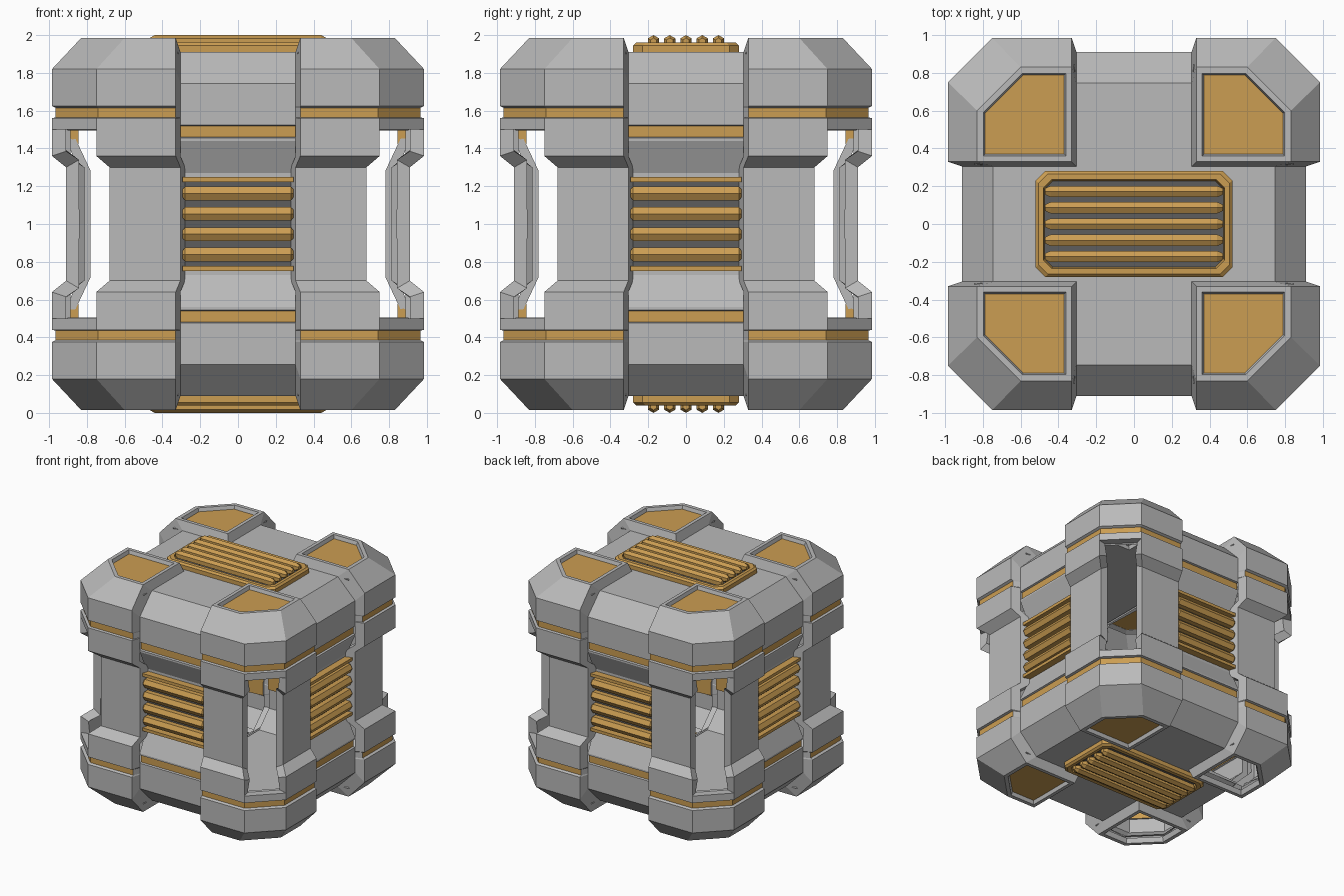
import bpy, bmesh
from math import pi, sin, cos
from mathutils import Matrix, Vector

cube = bpy.data.objects.get("Cube")
if cube:
    bpy.data.objects.remove(cube, do_unlink=True)


def material(name, color):
    m = bpy.data.materials.new(name)
    m.use_nodes = True
    m.diffuse_color = (*color, 1)
    m.node_tree.nodes["Principled BSDF"].inputs["Base Color"].default_value = (*color, 1)
    return m


GREY = material("light grey metal", (0.49, 0.49, 0.49))
ORANGE = material("amber metal", (0.60, 0.34, 0.085))
DARK = material("dark grey metal", (0.11, 0.11, 0.11))
CENTRE = Vector((0, 0, 1))


def finish(bm, name, mats, matrix=None, mirror=None, thickness=0, outward=False):
    """Turn a bmesh into an object placed at the middle of the crate."""
    bmesh.ops.remove_doubles(bm, verts=bm.verts, dist=0.0005)
    bmesh.ops.recalc_face_normals(bm, faces=bm.faces)
    if outward:
        bm.normal_update()
        if sum(f.normal.dot(f.calc_center_median()) * f.calc_area() for f in bm.faces) < 0:
            bmesh.ops.reverse_faces(bm, faces=bm.faces)
    mesh = bpy.data.meshes.new(name)
    bm.to_mesh(mesh)
    bm.free()
    for m in mats:
        mesh.materials.append(m)
    ob = bpy.data.objects.new(name, mesh)
    bpy.context.collection.objects.link(ob)
    ob.matrix_world = Matrix.Translation(CENTRE) @ (matrix or Matrix())
    if mirror:
        mod = ob.modifiers.new("mirror", 'MIRROR')
        mod.use_axis = mirror
    if thickness:
        mod = ob.modifiers.new("thickness", 'SOLIDIFY')
        mod.thickness = thickness
        mod.use_even_offset = True
    return ob


def loft(bm, rows, closed=False, caps=False, paint=None):
    """Join rows of points with quads; paint(row, column) gives the material."""
    vs = [[bm.verts.new(p) for p in row] for row in rows]
    n = len(rows[0])
    for r in range(len(rows) - 1):
        for c in range(n if closed else n - 1):
            d = (c + 1) % n
            f = bm.faces.new((vs[r][c], vs[r][d], vs[r + 1][d], vs[r + 1][c]))
            f.material_index = paint(r, c) if paint else 0
    if caps:
        bm.faces.new(vs[0])
        bm.faces.new(vs[-1])


# ---- corner armour: one octant, mirrored three ways ----
def corner_row(o, c, h, step_o, step_h):
    half = [(0.305, step_o, step_h), (0.33, o, h), (c, o, h)]
    return half + [(y, x, z) for x, y, z in reversed(half)]


def pentagon(i, o, c, h):
    return [(i, o, h), (c, o, h), (o, c, h), (o, i, h), (i, i, h)]


bm = bmesh.new()
rows = [corner_row(o, c, h, 0.91, h) for o, c, h in (
    (0.985, 0.75, 0.50), (0.985, 0.75, 0.56), (0.965, 0.74, 0.565),
    (0.965, 0.74, 0.615), (0.985, 0.75, 0.625))]
rows.append(corner_row(0.985, 0.75, 0.82, 0.91, 0.745))
rows.append(corner_row(0.83, 0.60, 0.985, 0.745, 0.91))
loft(bm, rows, paint=lambda r, c: int(r == 2 and 0 < c < 4))
# stepped edge toward the roof panels
top, inner, low = rows[-1], (0.33, 0.33, 0.985), (0.305, 0.305, 0.91)
loft(bm, [[top[0], low, top[5]], [top[1], inner, top[4]]])
# rim around the hatch
loft(bm, [pentagon(0.33, 0.83, 0.60, 0.985), pentagon(0.36, 0.797, 0.59, 0.985),
          pentagon(0.373, 0.784, 0.585, 0.945)], closed=True)
# pillars either side of the open corner
pillar = [rows[0][:3],
          [(0.305, 0.91, 0.36), (0.33, 0.985, 0.36), (0.75, 0.985, 0.36)],
          [(0.28, 0.835, 0.30), (0.305, 0.91, 0.30), (0.68, 0.91, 0.30)],
          [(0.28, 0.835, 0), (0.305, 0.91, 0), (0.68, 0.91, 0)]]
loft(bm, pillar)
loft(bm, [[(y, x, z) for x, y, z in row] for row in pillar])
finish(bm, "corner_armour", [GREY, ORANGE], mirror=(True, True, True),
       thickness=0.07, outward=True)

# ---- hatch plates: every roof corner, left corners underneath ----
for sx in (-1, 1):
    for sy in (-1, 1):
        for sz in (-1, 1):
            if sz < 0 and sx < 0:
                continue
            bm = bmesh.new()
            bm.faces.new([bm.verts.new((x * sx, y * sy, z * sz))
                          for x, y, z in pentagon(0.37, 0.787, 0.587, 0.955)])
            name = "_".join(("top" if sz > 0 else "bottom", "back" if sy > 0 else "front",
                             "left" if sx > 0 else "right", "hatch"))
            finish(bm, name, [ORANGE], thickness=0.008, outward=True)

# ---- centre panels wrapping the body between the corners ----
PROFILE = [(0.83, 0), (0.83, 0.27), (0.91, 0.44), (0.91, 0.455), (0.895, 0.46),
           (0.895, 0.52), (0.91, 0.525), (0.91, 0.745), (0.745, 0.91)]
W = 0.305
for name, end, swap in (("front_back_panels", 0, False), ("side_panels", W, True)):
    rows = [[(-W, o, h), (W, o, h)] for o, h in PROFILE + [(end, 0.91)]]
    if swap:
        rows = [[(y, x, z) for x, y, z in row] for row in rows]
    bm = bmesh.new()
    loft(bm, rows, paint=lambda r, c: int(r == 4))
    finish(bm, name, [GREY, ORANGE], mirror=(swap, not swap, True),
           thickness=0.05, outward=True)


# ---- vents ----
def bar(bm, length, v, w, radius, taper=0.03):
    """Six-sided bar along local x with tapered ends and a ridge facing out."""
    ring = [(cos(k * pi / 3), sin(k * pi / 3)) for k in range(6)]
    stations = ((-length, 0.55), (taper - length, 1), (length - taper, 1), (length, 0.55))
    loft(bm, [[(x, v + radius * s * b, w + radius * s * a) for a, b in ring]
              for x, s in stations], closed=True, caps=True)


def box(bm, u, v, w, size):
    m = Matrix.Translation((u, v, w)) @ Matrix.Diagonal((*size, 1))
    bmesh.ops.create_cube(bm, size=1, matrix=m)


def cut_rectangle(a, b, k, h):
    return [(a - k, b, h), (a, b - k, h), (a, k - b, h), (a - k, -b, h),
            (k - a, -b, h), (-a, k - b, h), (-a, b - k, h), (k - a, b, h)]


for name, turn in (("top", 0), ("bottom", pi)):
    m = Matrix.Rotation(turn, 4, 'X')
    bm = bmesh.new()
    loft(bm, [cut_rectangle(*p) for p in (
        (0.52, 0.28, 0.05, 0.90), (0.52, 0.28, 0.05, 0.945), (0.505, 0.265, 0.05, 0.96),
        (0.48, 0.235, 0.045, 0.96), (0.47, 0.225, 0.045, 0.90))], closed=True)
    finish(bm, name + "_vent_frame", [ORANGE], m)
    bm = bmesh.new()
    for k in range(-2, 3):
        bar(bm, 0.47, k * 0.086, 0.965, 0.035)
    finish(bm, name + "_vent_bars", [ORANGE], m)
    bm = bmesh.new()
    box(bm, 0, 0, 0.915, (0.95, 0.46, 0.008))
    finish(bm, name + "_vent_backing", [DARK], m)

for k, name in enumerate(("front", "left", "back", "right")):
    m = Matrix.Rotation(k * pi / 2, 4, 'Z') @ Matrix.Rotation(pi / 2, 4, 'X')
    bm = bmesh.new()
    for j in range(4):
        bar(bm, 0.295, (j - 1.5) * 0.108, 0.86, 0.042, 0.015)
    for s in (-1, 1):
        box(bm, 0, s * 0.236, 0.86, (0.59, 0.026, 0.06))
    finish(bm, name + "_vent_bars", [ORANGE], m)
    bm = bmesh.new()
    box(bm, 0, 0, 0.833, (0.59, 0.48, 0.008))
    finish(bm, name + "_vent_backing", [DARK], m)
